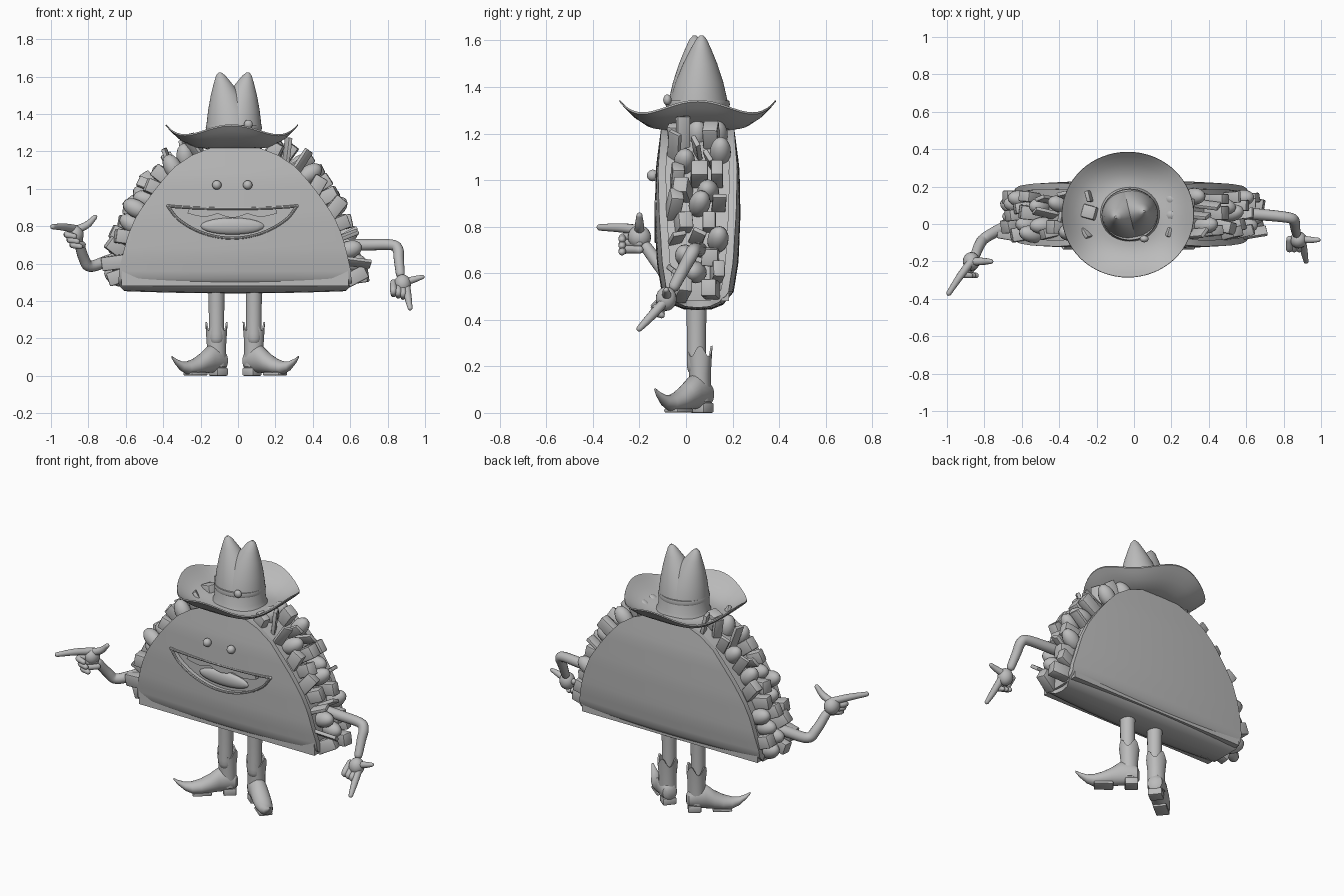
import bpy, bmesh, math, random
from mathutils import Vector, Matrix

random.seed(4)
if "Cube" in bpy.data.objects:
    bpy.data.objects.remove(bpy.data.objects["Cube"])

grey = bpy.data.materials.new("plain_grey")
grey.use_nodes = True
grey.diffuse_color = (0.5, 0.5, 0.5, 1)
grey.node_tree.nodes["Principled BSDF"].inputs["Base Color"].default_value = (0.5, 0.5, 0.5, 1)
MID = -0.016          # centre line of the body
DEPTH = 0.05          # centre of the body in y


def finish(name, bm, recalc=True, angle=40):
    if recalc:
        bmesh.ops.recalc_face_normals(bm, faces=bm.faces)
    me = bpy.data.meshes.new(name)
    bm.to_mesh(me)
    bm.free()
    me.materials.append(grey)
    me.shade_smooth()
    me.set_sharp_from_angle(angle=math.radians(angle))
    ob = bpy.data.objects.new(name, me)
    bpy.context.collection.objects.link(ob)
    return ob


def ring(c, u, v, n=24):
    return [c + u * math.cos(a) + v * math.sin(a) for a in (2 * math.pi * i / n for i in range(n))]


def loft(name, rings, cap=True, loop=False):
    bm = bmesh.new()
    rows = [[bm.verts.new(p) for p in r] for r in rings]
    n = len(rows[0])
    pairs = list(zip(rows, rows[1:])) + ([(rows[-1], rows[0])] if loop else [])
    for a, b in pairs:
        for i in range(n):
            bm.faces.new((a[i], a[(i + 1) % n], b[(i + 1) % n], b[i]))
    if cap and not loop:
        bm.faces.new(rows[0])
        bm.faces.new(rows[-1])
    return finish(name, bm)


def interp(table, t):
    for (a, va), (b, vb) in zip(table, table[1:]):
        if t <= b:
            return va + (vb - va) * max(0, (t - a) / (b - a))
    return table[-1][1]


def tube(name, pts, n=14):
    """Round-ended limb through (x, y, z, radius) points."""
    P = [Vector(p) for p in pts]
    P = [2 * P[0] - P[1]] + P + [2 * P[-1] - P[-2]]
    path = []
    for a, b, c, d in zip(P, P[1:], P[2:], P[3:]):
        for k in range(6):
            t = k / 6
            path.append(0.5 * (2 * b + (c - a) * t + (2 * a - 5 * b + 4 * c - d) * t * t
                               + (3 * b - a - 3 * c + d) * t ** 3))
    path.append(P[-2])
    pos = [p.to_3d() for p in path]
    rad = [p.w for p in path]
    rings, side = [], None
    last = len(pos) - 1
    for i, c in enumerate(pos):
        tan = (pos[min(i + 1, last)] - pos[max(i - 1, 0)]).normalized()
        side = tan.orthogonal() if side is None else side - tan * side.dot(tan)
        side.normalize()
        up = tan.cross(side)
        angles = [0]
        if i == 0:
            angles = [-1.45, -1.0, -0.5, 0]
        if i == last:
            angles = [0, 0.5, 1.0, 1.45]
        for a in angles:
            r = rad[i] * math.cos(a)
            rings.append(ring(c + tan * rad[i] * math.sin(a), side * r, up * r, n))
    return loft(name, rings)


def ball(name, loc, size, rot=Matrix(), seg=20):
    bm = bmesh.new()
    m = Matrix.Translation(loc) @ rot.to_4x4() @ Matrix.Diagonal((*size, 1))
    bmesh.ops.create_uvsphere(bm, u_segments=seg, v_segments=seg // 2, radius=1, matrix=m)
    return finish(name, bm)


def block(name, loc, size, rot=Matrix(), bevel=0.008):
    bm = bmesh.new()
    m = Matrix.Translation(loc) @ rot.to_4x4() @ Matrix.Diagonal((*size, 1))
    bmesh.ops.create_cube(bm, size=1, matrix=m)
    bmesh.ops.bevel(bm, geom=bm.edges[:], offset=bevel, segments=2, profile=0.5, affect='EDGES')
    return finish(name, bm)


def plate(name, outline, y0, y1):
    bm = bmesh.new()
    f = bm.faces.new([bm.verts.new((x, y0, z)) for x, z in outline])
    ext = bmesh.ops.extrude_face_region(bm, geom=[f])["geom"]
    bmesh.ops.translate(bm, vec=(0, y1 - y0, 0), verts=[g for g in ext if isinstance(g, bmesh.types.BMVert)])
    return finish(name, bm)


# Folded shell: half width and half depth by height
WIDTH = [(.44, .59), (.47, .622), (.55, .622), (.65, .6), (.75, .573), (.85, .53), (.95, .463),
         (1.05, .385), (1.12, .32), (1.18, .23), (1.215, .14), (1.238, .03)]
THICK = [(.44, 0), (.445, .06), (.465, .11), (.52, .155), (.65, .176), (.85, .184), (1.05, .18), (1.24, .155)]
low = [.4405, .442, .445, .452, .465, .48, .5, .52]
heights = low + [.56 + .04 * i for i in range(15)] + [1.15, 1.18, 1.2, 1.215, 1.228, 1.238]
rows = [(-1, z) for z in reversed(heights)] + [(1, z) for z in heights]
COLS = 40
bm = bmesh.new()
grid = []
for sgn, z in rows:
    line = []
    for j in range(COLS + 1):
        s = 2 * j / COLS - 1
        d = interp(THICK, z) * (1 - .14 * (s * interp(WIDTH, z) / .62) ** 2)
        line.append(bm.verts.new((MID + s * interp(WIDTH, z), DEPTH + sgn * d, z + .012 * s * s * (z < .5))))
    grid.append(line)
for a, b in zip(grid, grid[1:]):
    for j in range(COLS):
        bm.faces.new((a[j], b[j], b[j + 1], a[j + 1]))
shell = finish("folded_shell", bm, recalc=False)
sol = shell.modifiers.new("thickness", 'SOLIDIFY')
sol.thickness, sol.offset = .034, -1


# Smiling mouth opening cut through the front of the shell
def lip(s, lower):
    return (-.03 + .345 * s, .908 - (.172 if lower else .014) * max(0, 1 - s * s) ** .75)


steps = [i / 16 - 1 for i in range(33)]
mouth = [lip(s, False) for s in steps] + [lip(s, True) for s in reversed(steps[1:-1])]
cutter = plate("mouth_cutter", mouth, -.3, 0)
cutter.hide_render = True
cut = shell.modifiers.new("mouth", 'BOOLEAN')
cut.object, cut.operation, cut.solver = cutter, 'DIFFERENCE', 'EXACT'
baked = bpy.data.meshes.new_from_object(shell.evaluated_get(bpy.context.evaluated_depsgraph_get()))
shell.modifiers.clear()
shell.data = baked
baked.set_sharp_from_angle(angle=math.radians(40))
bpy.data.objects.remove(cutter)

for name, lower in (("upper_lip", False), ("lower_lip", True)):
    pts = [lip(s, lower) for s in steps[::2]]
    tube(name, [(x, -.128, z, .008) for x, z in pts], 8)
ball("tongue", (-.03, -.095, .8), (.17, .025, .045))
scallops = [(-.03 + .24 * s, .868 - .022 * abs(math.cos(s * 4.7)) * (1 - .5 * s * s)) for s in steps]
plate("upper_teeth", [(.2, .9), (-.26, .9)] + scallops, -.122, -.085)
for x in (-.113, .052):
    ball("eye", (x, -.143, 1.02), (.025, .025, .025))

# Filling core and the loose pieces around its rim
fill = [(z, interp(WIDTH, z) - .015) for z in heights if z > .47]
plate("filling_core", [(MID - w, z) for z, w in fill] + [(MID + w, z) for z, w in reversed(fill)], -.09, .185)
for side in (-1, 1):
    for k, z in enumerate((.53, .60, .67, .74, .81, .88, .94, 1.0, 1.06, 1.11, 1.16, 1.19)):
        slope = (interp(WIDTH, z + .03) - interp(WIDTH, z - .03)) / .06
        out = Vector((side, 0, -slope)).normalized()
        for y in ((-.045, .05, .14) if k % 2 else (-.01, .1)):
            base = Vector((MID + side * interp(WIDTH, z), y + random.uniform(-.01, .01), z))
            tilt = Matrix.Rotation(random.uniform(-.45, .45), 3, 'Y') @ Matrix.Rotation(random.uniform(-.3, .3), 3, 'Z')
            rot = tilt @ out.to_track_quat('X', 'Y').to_matrix()
            kind = random.choice(("cube", "cube", "round", "leaf"))
            loc = base + out * random.uniform(.0, .035)
            if kind == "cube":
                block("tomato_cube", loc, (random.uniform(.11, .15), .075, random.uniform(.05, .075)), rot)
            elif kind == "round":
                ball("meat_piece", loc, (.075, .048, .045), rot, 16)
            else:
                block("lettuce_strip", loc, (.17, .06, .022), rot @ Matrix.Rotation(random.random() * 2, 3, 'X'), .005)

# Hat: wavy brim, twin-peaked crown, band and button
HAT = Vector((-.033, .05, 0))
X, Y, Z = Vector((1, 0, 0)), Vector((0, 1, 0)), Vector((0, 0, 1))
brim = []
for r, z in ((.1, 1.25), (.17, 1.236), (.23, 1.243), (.29, 1.27), (.33, 1.3), (.352, 1.318),
             (.354, 1.31), (.33, 1.288), (.29, 1.257), (.23, 1.226), (.17, 1.216), (.1, 1.216)):
    pts = ring(HAT + Z * z, X * r, Y * r * .95, 64)
    for i, p in enumerate(pts):
        p.z += .026 * (r / .35) ** 3 * math.cos(4 * math.tau * i / 64)
    brim.append(pts)
loft("hat_brim", brim, loop=True)
for side in (-1, 1):
    crown = []
    for z, r in ((1.225, .165), (1.26, .148), (1.33, .138), (1.42, .112), (1.5, .08), (1.56, .05), (1.605, .025), (1.622, .007)):
        t = ((z - 1.225) / .397) ** 1.5
        crown.append(ring(Vector((-.022 + side * .075 * t, .052 + side * .015 * t, z)), X * r, Y * r * .92, 40))
    loft("hat_crown_peak", crown)
band = [ring(HAT + X * .011 + Z * z, X * r, Y * r * .92, 40)
        for z, r in ((1.315, .13), (1.315, .147), (1.325, .151), (1.342, .147), (1.342, .13))]
loft("hat_band", band, loop=True)
ball("band_button", (.055, -.08, 1.345), (.023, .018, .023))

# Legs and pointed boots, mirrored
for side in (-1, 1):
    cx = -.015 + side * .1
    tube("leg", [(cx, .045, .2, .042), (cx, .045, .35, .042), (cx, .045, .5, .045)], 20)
    shaft = []
    for z, r in ((.05, .05), (.1, .052), (.17, .052), (.265, .06), (.262, .05), (.2, .043)):
        pts = ring(Vector((cx, .06, z)), X * r, Y * r * .9, 32)
        if z > .25:
            for i, p in enumerate(pts):
                p.z += .024 * math.cos(4 * math.tau * i / 32)
        shaft.append(pts)
    loft("boot_shaft", shaft)
    toe = Vector((side * .78, -.63, 0))
    across = Vector((.63, side * .78, 0))
    heel = Vector((cx, .06, 0))
    foot = [ring(heel + toe * u + Z * z, across * w, Z * h) for u, z, w, h in (
        (-.058, .075, .02, .025), (-.045, .08, .042, .05), (0, .09, .052, .07), (.05, .088, .052, .072), (.1, .066, .053, .054),
        (.15, .05, .05, .042), (.2, .043, .04, .034), (.24, .052, .027, .025), (.28, .077, .015, .014), (.305, .1, .006, .006))]
    loft("boot_foot", foot)
    rot = Matrix((toe, across, Z)).transposed()
    block("boot_heel", heel - toe * .012 + Z * .022, (.075, .08, .044), rot)
    block("boot_sole", heel + toe * .145 + Z * .01, (.11, .078, .018), rot, .007)

# Right arm pointing outward
tube("right_arm", [(-.56, .05, .65, .033), (-.68, -.01, .62, .032), (-.79, -.07, .585, .03),
                   (-.825, -.11, .63, .029), (-.85, -.17, .71, .026)])
ball("right_palm", (-.87, -.2, .755), (.045, .05, .05))
tube("right_index", [(-.87, -.2, .785, .022), (-.93, -.28, .795, .02), (-.99, -.37, .797, .014)], 12)
tube("right_thumb", [(-.88, -.2, .775, .022), (-.81, -.2, .805, .02), (-.765, -.2, .848, .013)], 12)
for i in range(3):
    x, z = -.91 + .015 * i, .755 - .027 * i
    tube("right_curled_finger", [(x + .05, -.2, z, .017), (x - .005, -.265, z, .018), (x + .035, -.275, z - .01, .015)], 12)

# Left arm bent down
tube("left_arm", [(.52, .06, .7, .033), (.68, .05, .7, .031), (.82, .035, .7, .029), (.855, .02, .675, .029),
                  (.86, -.01, .62, .027), (.868, -.05, .545, .024)])
ball("left_palm", (.88, -.085, .49), (.045, .045, .052))
tube("left_index", [(.9, -.09, .48, .021), (.91, -.15, .415, .019), (.92, -.2, .362, .013)], 12)
tube("left_thumb", [(.89, -.08, .5, .021), (.94, -.085, .515, .018), (.985, -.085, .528, .012)], 12)
for i in range(3):
    x, z = .883 - .026 * i, .455 + .007 * i
    tube("left_curled_finger", [(x, -.08, z + .03, .017), (x, -.135, z - .015, .018), (x, -.105, z - .035, .014)], 12)
